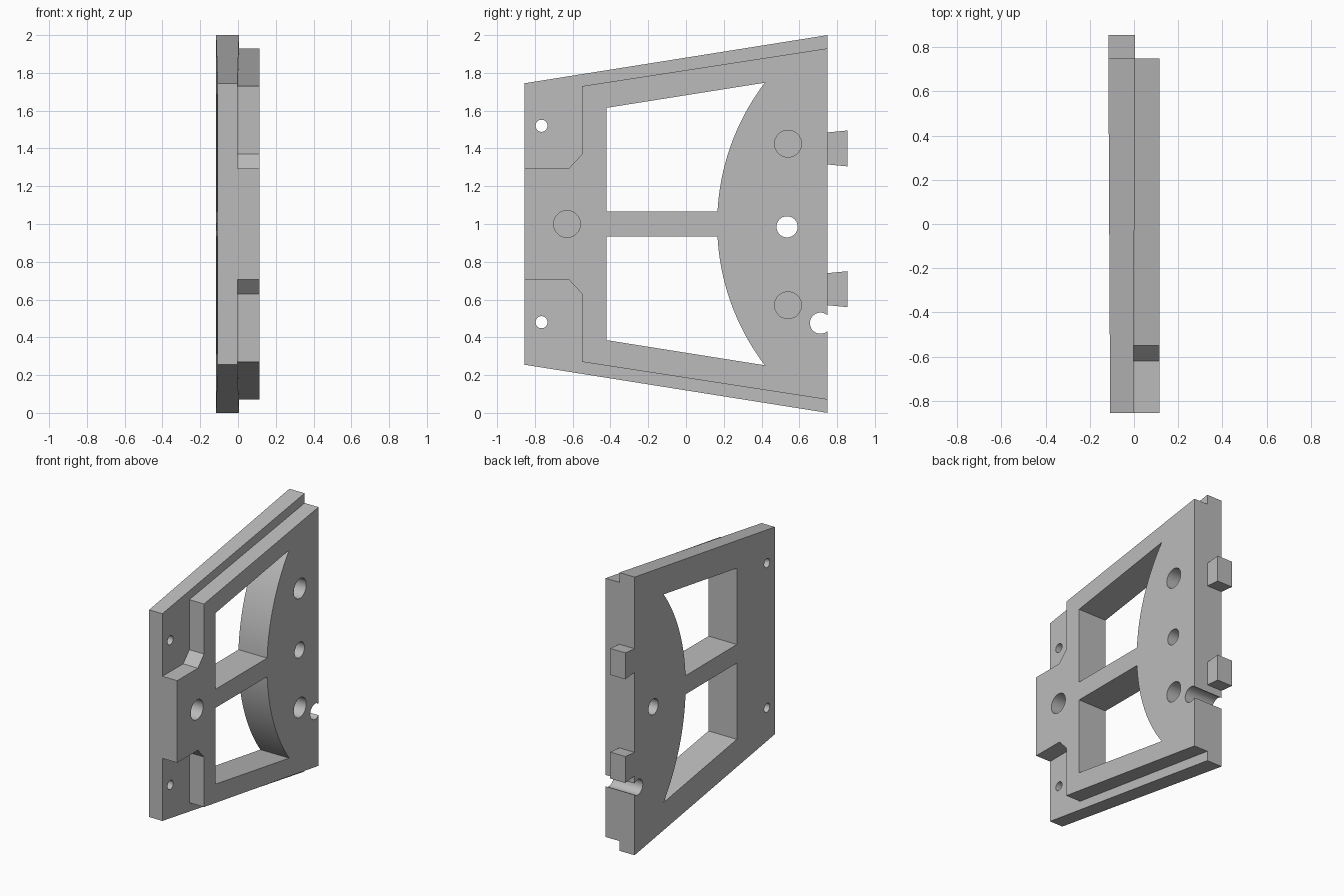
import bpy, bmesh, math

cube = bpy.data.objects.get("Cube")
if cube:
    bpy.data.objects.remove(cube, do_unlink=True)

grey = bpy.data.materials.new("plain grey")
grey.use_nodes = True
GREY = (0.5, 0.5, 0.5, 1)
grey.diffuse_color = GREY
grey.node_tree.nodes["Principled BSDF"].inputs["Base Color"].default_value = GREY


def prism(name, outline, x0, x1):
    """Extrude a (y, z) outline along x."""
    bm = bmesh.new()
    face = bm.faces.new([bm.verts.new((x0, y, z)) for y, z in outline])
    out = bmesh.ops.extrude_face_region(bm, geom=[face])
    moved = [v for v in out["geom"] if isinstance(v, bmesh.types.BMVert)]
    bmesh.ops.translate(bm, verts=moved, vec=(x1 - x0, 0, 0))
    bmesh.ops.recalc_face_normals(bm, faces=bm.faces)
    mesh = bpy.data.meshes.new(name)
    bm.to_mesh(mesh)
    bm.free()
    mesh.materials.append(grey)
    obj = bpy.data.objects.new(name, mesh)
    bpy.context.collection.objects.link(obj)
    return obj


def circle(y, z, r, n=40):
    return [(y + r * math.cos(math.tau * i / n), z + r * math.sin(math.tau * i / n))
            for i in range(n)]


def flip(outline):
    """Mirror an outline about the mid height."""
    return [(y, 2 - z) for y, z in outline]


def combine(target, tool, operation):
    mod = target.modifiers.new("boolean", "BOOLEAN")
    mod.operation, mod.object, mod.solver = operation, tool, "EXACT"
    bpy.context.view_layer.objects.active = target
    bpy.ops.object.modifier_apply(modifier=mod.name)
    bpy.data.objects.remove(tool, do_unlink=True)


FRONT, BACK, TIP = -0.855, 0.75, 0.855

# Tapered back plate, slightly thicker towards its rear edge
panel = prism("side_panel", [(FRONT, 0.255), (BACK, 0), (BACK, 2), (FRONT, 1.745)], -0.116, 0.005)
for v in panel.data.vertices:
    if v.co.y < 0:
        v.co.x += 0.008 if v.co.x < 0 else -0.008

# Raised layer with notched front corners
upper = [(FRONT, 1.295), (-0.62, 1.295), (-0.55, 1.37), (-0.55, 1.73), (BACK, 1.93)]
combine(panel, prism("raised_layer", upper + flip(upper)[::-1], -0.05, 0.115), "UNION")

# Flared tabs on the rear edge
for z in (1.4, 0.655):
    tab = [(0.7, z - 0.08), (BACK, z - 0.085), (TIP, z - 0.095),
           (TIP, z + 0.095), (BACK, z + 0.085), (0.7, z + 0.08)]
    combine(panel, prism("tab", tab, -0.116, 0.005), "UNION")

# Two windows sharing one curved rear edge
R, CY = 1.235, 1.4
a0, a1 = math.asin(0.067 / R), math.asin(0.748 / R)
window = [(-0.42, 1.067)]
for i in range(21):
    a = a0 + (a1 - a0) * i / 20
    window.append((CY - R * math.cos(a), 1 + R * math.sin(a)))
window.append((-0.42, 1.615))
for outline in (window, flip(window)):
    combine(panel, prism("window_cutter", outline, -0.3, 0.3), "DIFFERENCE")

# Through holes, including the one that breaks the rear edge
for y, z, r in ((-0.765, 1.52, 0.032), (-0.765, 0.48, 0.032),
                (0.535, 0.985, 0.056), (0.712, 0.475, 0.056)):
    combine(panel, prism("hole_cutter", circle(y, z, r), -0.3, 0.3), "DIFFERENCE")

# Blind round sockets
for y, z in ((0.54, 1.425), (0.54, 0.57), (-0.63, 1.0)):
    combine(panel, prism("socket_cutter", circle(y, z, 0.071), 0.02, 0.3), "DIFFERENCE")

# Smooth the curved walls, keep the edges sharp
bpy.ops.object.select_all(action="DESELECT")
panel.select_set(True)
bpy.context.view_layer.objects.active = panel
bpy.ops.object.shade_smooth_by_angle(angle=math.radians(30))
